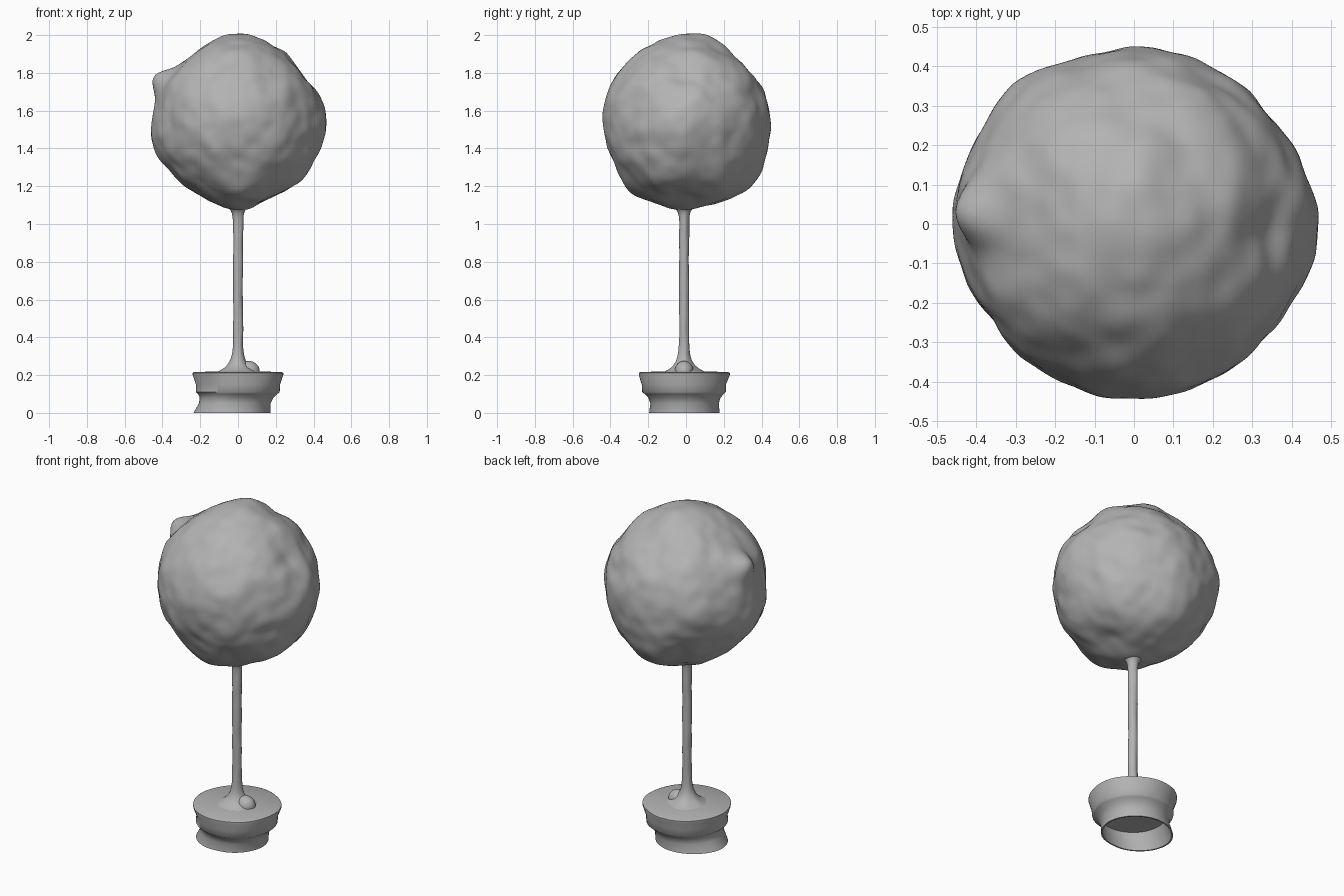
import bpy
import bmesh
import math
from mathutils import Vector, noise

cube = bpy.data.objects.get("Cube")
if cube:
    bpy.data.objects.remove(cube, do_unlink=True)

grey = bpy.data.materials.new("clay_grey")
grey.use_nodes = True
COLOUR = (0.45, 0.45, 0.45, 1)
grey.diffuse_color = COLOUR
grey.node_tree.nodes["Principled BSDF"].inputs["Base Color"].default_value = COLOUR


def finish(name, bm):
    """Turn a bmesh into a smooth shaded object."""
    bmesh.ops.recalc_face_normals(bm, faces=bm.faces)
    mesh = bpy.data.meshes.new(name)
    bm.to_mesh(mesh)
    bm.free()
    mesh.materials.append(grey)
    obj = bpy.data.objects.new(name, mesh)
    bpy.context.collection.objects.link(obj)
    bpy.ops.object.select_all(action="DESELECT")
    obj.select_set(True)
    bpy.context.view_layer.objects.active = obj
    bpy.ops.object.shade_smooth_by_angle(angle=math.radians(50))


def lathe(name, profile, sides, wobble, lean=0.0):
    """Loft slightly uneven rings of (radius, height); the foot may lean aside."""
    bm = bmesh.new()
    rings = []
    for radius, height in profile:
        foot = lean * max(0, 1 - height / 0.1)
        ring = []
        for i in range(sides):
            angle = math.tau * i / sides
            around = Vector((math.cos(angle), math.sin(angle), 0))
            sample = around * 1.5 + Vector((0, 0, height * 9))
            reach = radius * (1 + wobble * noise.noise(sample))
            x = around.x * reach - foot
            y = around.y * reach * (1 - 3 * foot) - 0.01
            ring.append(bm.verts.new((x, y, height)))
        rings.append(ring)
    for low, high in zip(rings, rings[1:]):
        for i in range(sides):
            j = (i + 1) % sides
            bm.faces.new((low[i], low[j], high[j], high[i]))
    bm.faces.new(rings[0])
    bm.faces.new(rings[-1])
    finish(name, bm)


def ball(subdivisions):
    """Start a bmesh holding a unit ball."""
    bm = bmesh.new()
    bmesh.ops.create_icosphere(bm, subdivisions=subdivisions, radius=1)
    return bm


# Pot: hollow foot open below, collar, flared rim and soil disc
lathe("pot", [
    (0.18, 0.1),
    (0.195, 0),
    (0.204, 0),
    (0.19, 0.05),
    (0.195, 0.08),
    (0.21, 0.1),
    (0.222, 0.11),
    (0.223, 0.15),
    (0.24, 0.2),
    (0.24, 0.212),
    (0.23, 0.217),
    (0.02, 0.22),
], 64, 0.025, lean=0.03)


# Trunk: slim stem that spreads into the soil and flares into the crown
def stem_radius(height):
    root = 0.1 * math.exp((0.21 - height) / 0.035)
    flare = 0.05 * math.exp((height - 1.1) / 0.02)
    return 0.026 + root + flare


SOIL, STEM_TOP, STEPS = 0.21, 1.1, 60
heights = [SOIL + (STEM_TOP - SOIL) * k / STEPS for k in range(STEPS + 1)]
lathe("trunk", [(stem_radius(height), height) for height in heights], 28, 0.1)

# Root knob half sunk into the mound beside the stem
bm = ball(4)
bmesh.ops.scale(bm, vec=(0.06, 0.05, 0.055), verts=bm.verts)
bmesh.ops.translate(bm, vec=(0.055, -0.01, 0.22), verts=bm.verts)
finish("root_knob", bm)

# Crown: directions of its broad swellings, hollows and small buds
CENTRE = Vector((0, 0, 1.54))
SWELLINGS = [
    (0, 0, 1),
    (1, 0, 0),
    (-1, 0, -0.2),
    (0, 0, -1),
    (3, 2, -4),
    (2, -1, -2),
    (0, 1, -1),
    (0, 3, -2),
    (0, -3, -4),
    (-1, 1, 0),
]
HOLLOWS = [(4, 0, 3), (-2, 0, 3), (0, 1, 1), (1, 0, -2)]
BUDS = [(1, 2, 2), (6, 1, 2), (0, 1, 3)]
SIDE_BUD = [(-0.42, 0.03, 0.23)]


def lumps(directions, height, spread):
    """Give every direction the same rounded rise."""
    return [(Vector(d).normalized(), height, spread) for d in directions]


relief = (lumps(SWELLINGS, 0.025, 0.22) + lumps(HOLLOWS, -0.02, 0.18)
          + lumps(BUDS, 0.014, 0.12) + lumps(SIDE_BUD, 0.065, 0.12))
bm = ball(6)
for vert in bm.verts:
    out = vert.co.normalized()
    reach = 0.442 + 0.012 * noise.noise(out * 2.8) + 0.007 * noise.noise(out * 5.5)
    for axis, height, spread in relief:
        gap = (out - axis).length / spread
        reach += height * math.exp(-gap * gap / 2)
    vert.co = CENTRE + out * reach
finish("crown", bm)
